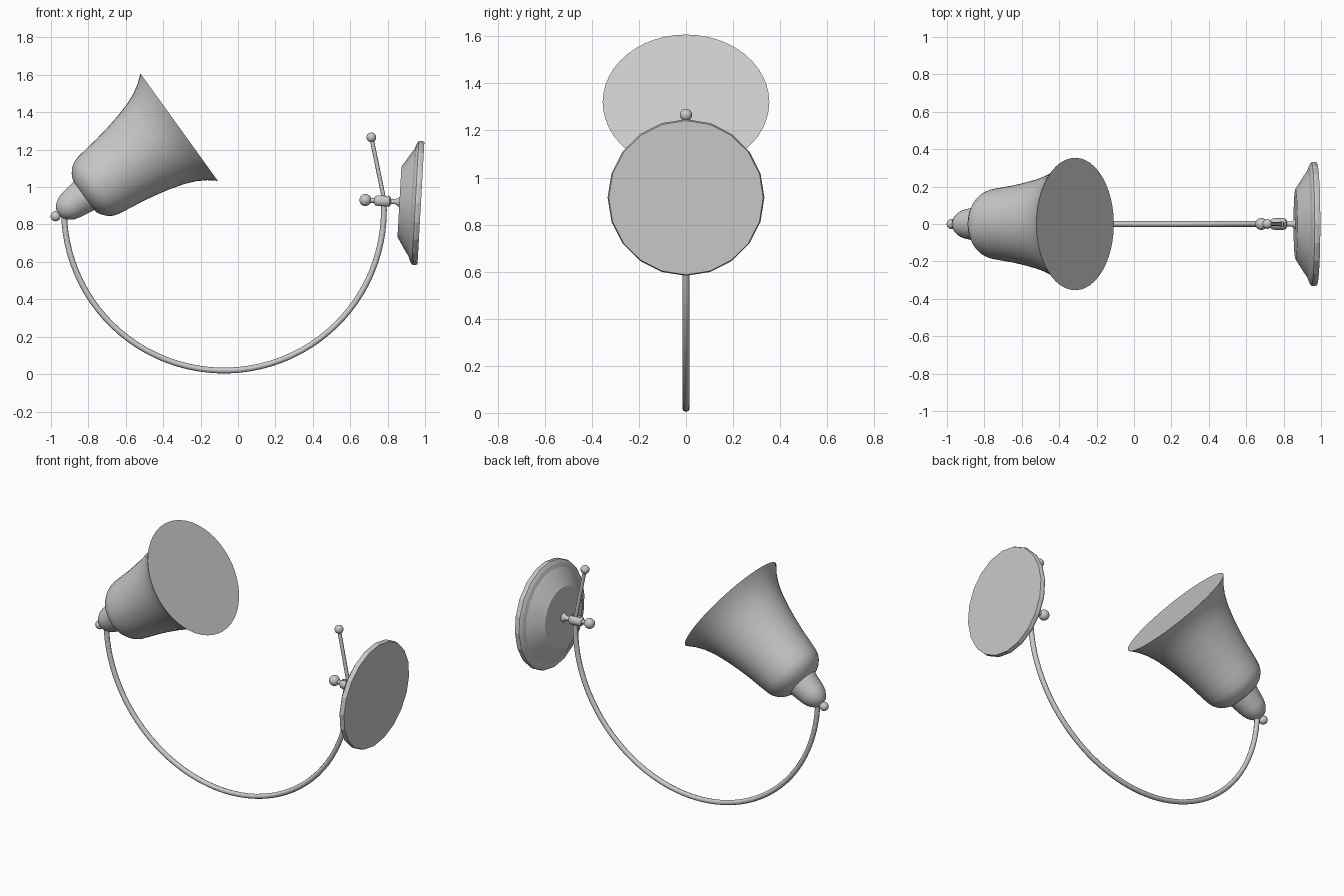
import bpy, bmesh, math
from mathutils import Vector

cube = bpy.data.objects.get("Cube")
if cube:
    bpy.data.objects.remove(cube, do_unlink=True)

metal = bpy.data.materials.new("grey_metal")
metal.use_nodes = True
grey = (0.6, 0.6, 0.6, 1)
metal.diffuse_color = grey
metal.node_tree.nodes["Principled BSDF"].inputs["Base Color"].default_value = grey


def finish(ob, angle=35):
    bpy.ops.object.select_all(action='DESELECT')
    ob.select_set(True)
    bpy.context.view_layer.objects.active = ob
    if not ob.data.materials:
        ob.data.materials.append(metal)
    bpy.ops.object.shade_smooth_by_angle(angle=math.radians(angle))
    return ob


def lathe(name, profile, origin, axis, sides, angle=35):
    """Closed solid of (distance along axis, radius) points; axis lies in the xz plane."""
    d = Vector(axis).normalized()
    side = Vector((0, 1, 0))
    up = d.cross(side)
    bm = bmesh.new()
    rings = []
    for t, r in profile:
        ring = []
        for i in range(sides):
            a = math.tau * i / sides
            ring.append(bm.verts.new(Vector(origin) + d * t + (up * math.cos(a) + side * math.sin(a)) * r))
        rings.append(ring)
    for a, b in zip(rings, rings[1:]):
        for i in range(sides):
            j = (i + 1) % sides
            bm.faces.new((a[i], a[j], b[j], b[i]))
    bm.faces.new(rings[0])
    bm.faces.new(rings[-1])
    bmesh.ops.recalc_face_normals(bm, faces=bm.faces)
    me = bpy.data.meshes.new(name)
    bm.to_mesh(me)
    bm.free()
    ob = bpy.data.objects.new(name, me)
    bpy.context.collection.objects.link(ob)
    return finish(ob, angle)


def ball(name, centre, radius):
    bpy.ops.mesh.primitive_uv_sphere_add(segments=20, ring_count=12, radius=radius, location=centre)
    ob = bpy.context.object
    ob.name = name
    return finish(ob, 60)


def tube(name, points, radius):
    cu = bpy.data.curves.new(name, 'CURVE')
    cu.dimensions = '3D'
    sp = cu.splines.new('POLY')
    sp.points.add(len(points) - 1)
    for p, co in zip(sp.points, points):
        p.co = (*co, 1)
    cu.bevel_depth = radius
    cu.bevel_resolution = 2
    cu.use_fill_caps = True
    ob = bpy.data.objects.new(name, cu)
    bpy.context.collection.objects.link(ob)
    bpy.ops.object.select_all(action='DESELECT')
    ob.select_set(True)
    bpy.context.view_layer.objects.active = ob
    bpy.ops.object.convert(target='MESH')
    return finish(bpy.context.object, 50)


# Bell shade, socket and end ball share one tilted axis
lamp, lamp_axis = (-0.975, 0, 0.844), (0.811, 0, 0.585)
ball("socket_ball", lamp, 0.027)
lathe("socket", [(0.022, 0.025), (0.028, 0.038), (0.045, 0.055), (0.07, 0.071), (0.1, 0.08),
                 (0.2, 0.097)], lamp, lamp_axis, 32)
lathe("shade", [(0.185, 0.085), (0.19, 0.11), (0.203, 0.135), (0.225, 0.16), (0.25, 0.177),
                (0.28, 0.187), (0.34, 0.196), (0.42, 0.207), (0.5, 0.222), (0.58, 0.24),
                (0.66, 0.263), (0.72, 0.288), (0.77, 0.318), (0.806, 0.347), (0.814, 0.354)],
      lamp, lamp_axis, 48, 40)

# Curved arm from the socket down and round to the wall joint
centre, radius, steps = Vector((-0.075, 0, 0.874)), 0.855, 48
arc = []
for i in range(steps + 1):
    a = math.radians(180 + 184 * i / steps)
    arc.append(centre + Vector((math.cos(a), 0, math.sin(a))) * radius)
tube("arm", arc, 0.0155)

# Wall plate, stem and joint share the plate axis
wall, wall_axis = Vector((0.978, 0, 0.914)), Vector((0.998, 0, -0.056))
lathe("wall_plate", [(-0.115, 0.188), (-0.082, 0.24), (-0.072, 0.256), (-0.05, 0.288),
                     (-0.042, 0.312), (-0.03, 0.33), (-0.018, 0.333), (0, 0.328)],
      wall, wall_axis, 20, 15)
lathe("stem", [(-0.18, 0.013), (-0.14, 0.013), (-0.125, 0.02), (-0.11, 0.032)],
      wall, wall_axis, 16)
lathe("knob_neck", [(-0.29, 0.013), (-0.235, 0.013)], wall, wall_axis, 16)
ball("joint_knob", wall + wall_axis * -0.298, 0.032)

# Slotted joint body
joint = lathe("joint_body", [(-0.25, 0.018), (-0.24, 0.028), (-0.225, 0.031), (-0.18, 0.031),
                             (-0.168, 0.028), (-0.16, 0.016)], wall, wall_axis, 20)
bpy.ops.mesh.primitive_cube_add(size=1, location=wall + wall_axis * -0.207)
cutter = bpy.context.object
cutter.name = "slot_cutter"
cutter.scale = (0.06, 0.024, 0.2)
cutter.hide_render = True
bpy.context.view_layer.update()
cut = joint.modifiers.new("slot", 'BOOLEAN')
cut.operation = 'DIFFERENCE'
cut.object = cutter
bpy.context.view_layer.objects.active = joint
bpy.ops.object.modifier_apply(modifier=cut.name)
bpy.data.objects.remove(cutter, do_unlink=True)

# Lever with its ball
tube("lever", [(0.785, 0, 0.915), (0.713, 0, 1.266)], 0.011)
ball("lever_ball", (0.713, 0, 1.266), 0.026)
